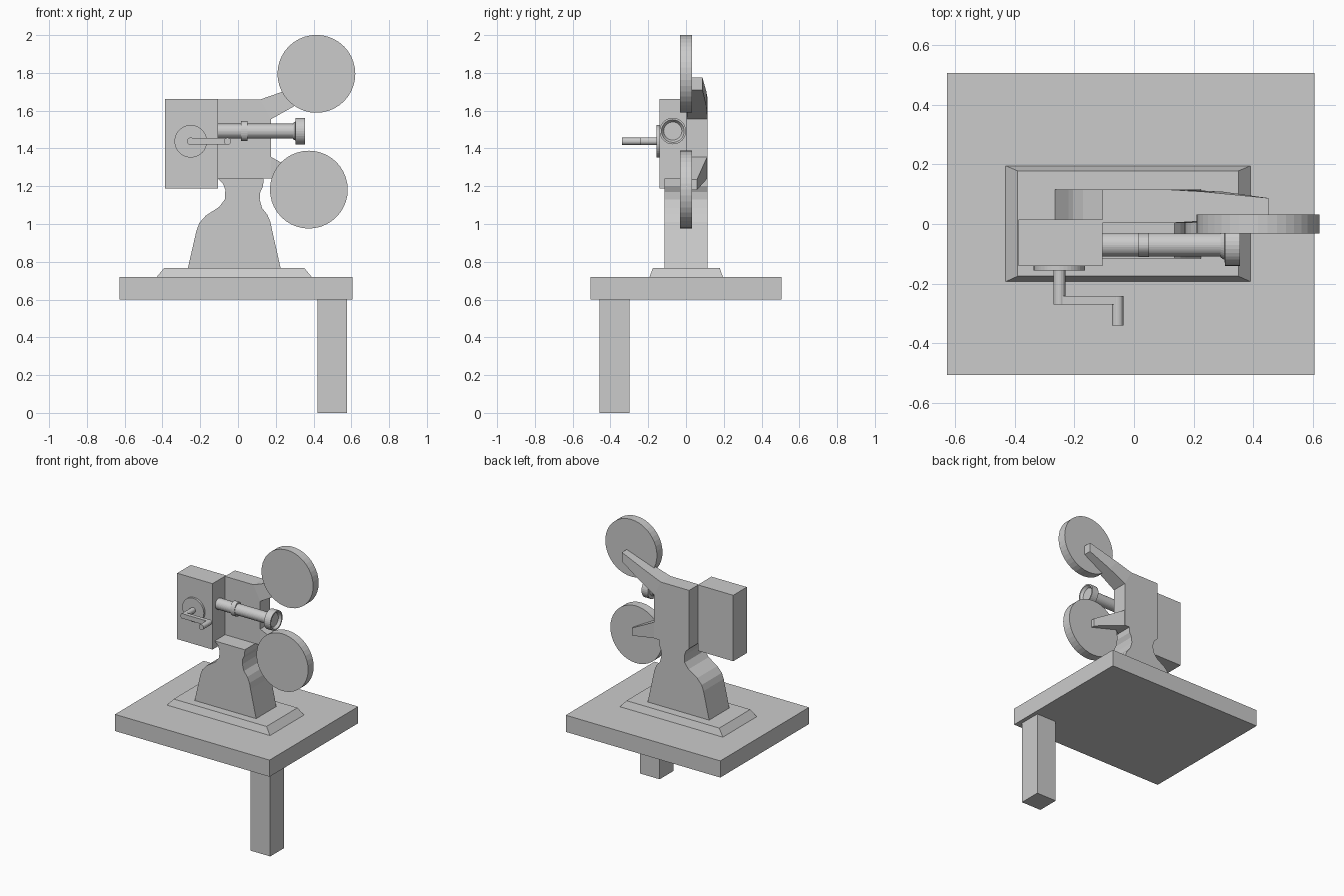
import bpy, bmesh, math
from mathutils import Matrix

if "Cube" in bpy.data.objects:
    bpy.data.objects.remove(bpy.data.objects["Cube"])

grey = bpy.data.materials.new("plain grey")
grey.diffuse_color = (0.6, 0.6, 0.6, 1)
grey.use_nodes = True
grey.node_tree.nodes["Principled BSDF"].inputs["Base Color"].default_value = grey.diffuse_color


def finish(name, bm):
    bmesh.ops.recalc_face_normals(bm, faces=bm.faces)
    me = bpy.data.meshes.new(name)
    bm.to_mesh(me)
    bm.free()
    me.materials.append(grey)
    ob = bpy.data.objects.new(name, me)
    bpy.context.collection.objects.link(ob)
    return ob


def loft(name, rings):
    """Skin a list of equal-length point rings and cap both ends."""
    bm = bmesh.new()
    vs = [[bm.verts.new(p) for p in r] for r in rings]
    n = len(rings[0])
    for a, b in zip(vs, vs[1:]):
        for i in range(n):
            j = (i + 1) % n
            bm.faces.new((a[i], a[j], b[j], b[i]))
    bm.faces.new(vs[0])
    bm.faces.new(vs[-1])
    return finish(name, bm)


def rect(x0, x1, y0, y1, z):
    return [(x0, y0, z), (x1, y0, z), (x1, y1, z), (x0, y1, z)]


def box(name, x0, x1, y0, y1, z0, z1):
    return loft(name, [rect(x0, x1, y0, y1, z0), rect(x0, x1, y0, y1, z1)])


def slab(name, profile, y0, y1):
    """Extrude an x-z outline along y."""
    return loft(name, [[(x, y, z) for x, z in profile] for y in (y0, y1)])


def disc(name, x, z, r, y0, y1, n=40):
    pts = [(x + r * math.cos(2 * math.pi * i / n), z + r * math.sin(2 * math.pi * i / n)) for i in range(n)]
    return slab(name, pts, y0, y1)


def turned_x(name, y, z, steps, ys=1.0, n=32):
    """Lathe (x, radius) steps around an axis parallel to x."""
    return loft(name, [[(x, y + ys * r * math.cos(2 * math.pi * i / n), z + r * math.sin(2 * math.pi * i / n))
                        for i in range(n)] for x, r in steps])


def arm(name, sections):
    """Tapered arm; each section is top (x,z), bottom (x,z), front y, back y."""
    return loft(name, [[(t[0], f, t[1]), (t[0], b, t[1]), (u[0], b, u[1]), (u[0], f, u[1])]
                       for t, u, f, b in sections])


# Table with its single leg, and the bevelled plinth
box("table_top", -0.627, 0.605, -0.505, 0.505, 0.60, 0.72)
box("table_leg", 0.42, 0.577, -0.457, -0.30, 0, 0.60)
loft("plinth", [rect(-0.43, 0.39, -0.193, 0.195, 0.72), rect(-0.39, 0.35, -0.175, 0.178, 0.768)])

# Waisted pedestal
left = [(-0.105, 1.24), (-0.08, 1.215), (-0.067, 1.18), (-0.07, 1.13), (-0.10, 1.09),
        (-0.17, 1.045), (-0.205, 1.005), (-0.22, 0.965), (-0.265, 0.768)]
right = [(0.225, 0.768), (0.18, 0.97), (0.172, 1.01), (0.155, 1.05), (0.127, 1.085), (0.115, 1.13),
         (0.118, 1.17), (0.133, 1.20), (0.135, 1.24)]
slab("pedestal", left + right, -0.115, 0.115)

# Back plate and the two reel arms
slab("back_plate", [(-0.105, 1.24), (0.175, 1.24), (0.175, 1.555), (0.12, 1.66), (-0.105, 1.66)], 0.003, 0.115)
arm("upper_reel_arm", [((0.12, 1.66), (0.175, 1.555), 0.003, 0.115),
                       ((0.235, 1.70), (0.30, 1.625), 0.01, 0.108),
                       ((0.45, 1.775), (0.45, 1.71), 0.03, 0.087)])
arm("lower_reel_arm", [((0.175, 1.355), (0.175, 1.24), 0.003, 0.112),
                       ((0.39, 1.235), (0.39, 1.18), 0.03, 0.058)])

# Film reels
disc("upper_reel", 0.415, 1.795, 0.206, -0.031, 0.032)
disc("lower_reel", 0.375, 1.182, 0.206, -0.031, 0.032)

# Lamp housing with hand crank
box("lamp_housing", -0.387, -0.105, -0.14, 0.015, 1.187, 1.662)
disc("crank_plate", -0.25, 1.438, 0.086, -0.155, -0.14)
disc("crank_axle", -0.25, 1.438, 0.02, -0.27, -0.155, 20)
box("crank_arm", -0.25, -0.055, -0.27, -0.242, 1.421, 1.455)
disc("crank_handle", -0.055, 1.438, 0.019, -0.34, -0.242, 20)

# Lens barrel, focus ring and flared hood
turned_x("lens_barrel", -0.07, 1.492, [(-0.106, 0.039), (0.295, 0.039)])
turned_x("focus_ring", -0.07, 1.492, [(0.015, 0.052), (0.05, 0.052)], 0.78)
turned_x("lens_hood", -0.07, 1.492, [(0.29, 0.042), (0.303, 0.05), (0.305, 0.07), (0.355, 0.07),
                                     (0.355, 0.06), (0.337, 0.048)])
